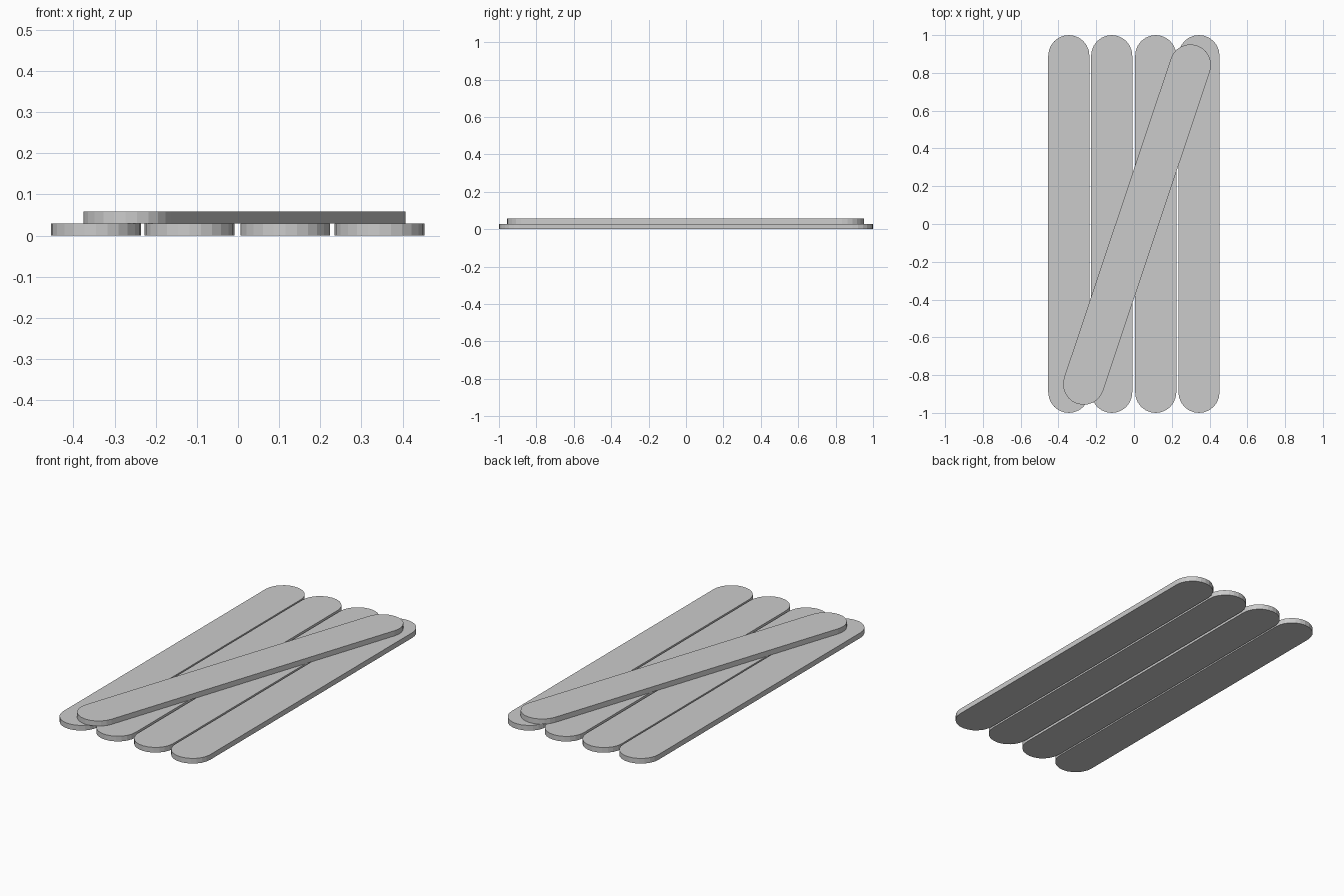
import bpy, bmesh
from math import sin, cos, pi, radians

if "Cube" in bpy.data.objects:
    bpy.data.objects.remove(bpy.data.objects["Cube"])

R, HALF, THICK, SEG = 0.109, 0.891, 0.029, 12


def stick(name, x, y, z, angle=0.0):
    # round-ended flat stick, extruded upward from its outline
    bm = bmesh.new()
    outline = []
    for side in (1, -1):
        for i in range(SEG + 1):
            a = pi * i / SEG
            outline.append(bm.verts.new((side * R * cos(a), side * (HALF + R * sin(a)), 0)))
    face = bm.faces.new(outline)
    top = bmesh.ops.extrude_face_region(bm, geom=[face])["geom"]
    bmesh.ops.translate(bm, vec=(0, 0, THICK),
                        verts=[v for v in top if isinstance(v, bmesh.types.BMVert)])
    bmesh.ops.recalc_face_normals(bm, faces=bm.faces)
    mesh = bpy.data.meshes.new(name)
    bm.to_mesh(mesh)
    bm.free()
    ob = bpy.data.objects.new(name, mesh)
    ob.location = (x, y, z)
    ob.rotation_euler.z = angle
    bpy.context.collection.objects.link(ob)


# four parallel sticks side by side
for i, x in enumerate((-0.345, -0.118, 0.115, 0.344)):
    stick(f"flat_stick_{i + 1}", x, 0, 0)

# diagonal brace lying on top
stick("diagonal_stick", 0.016, -0.003, THICK, radians(-18.5))
